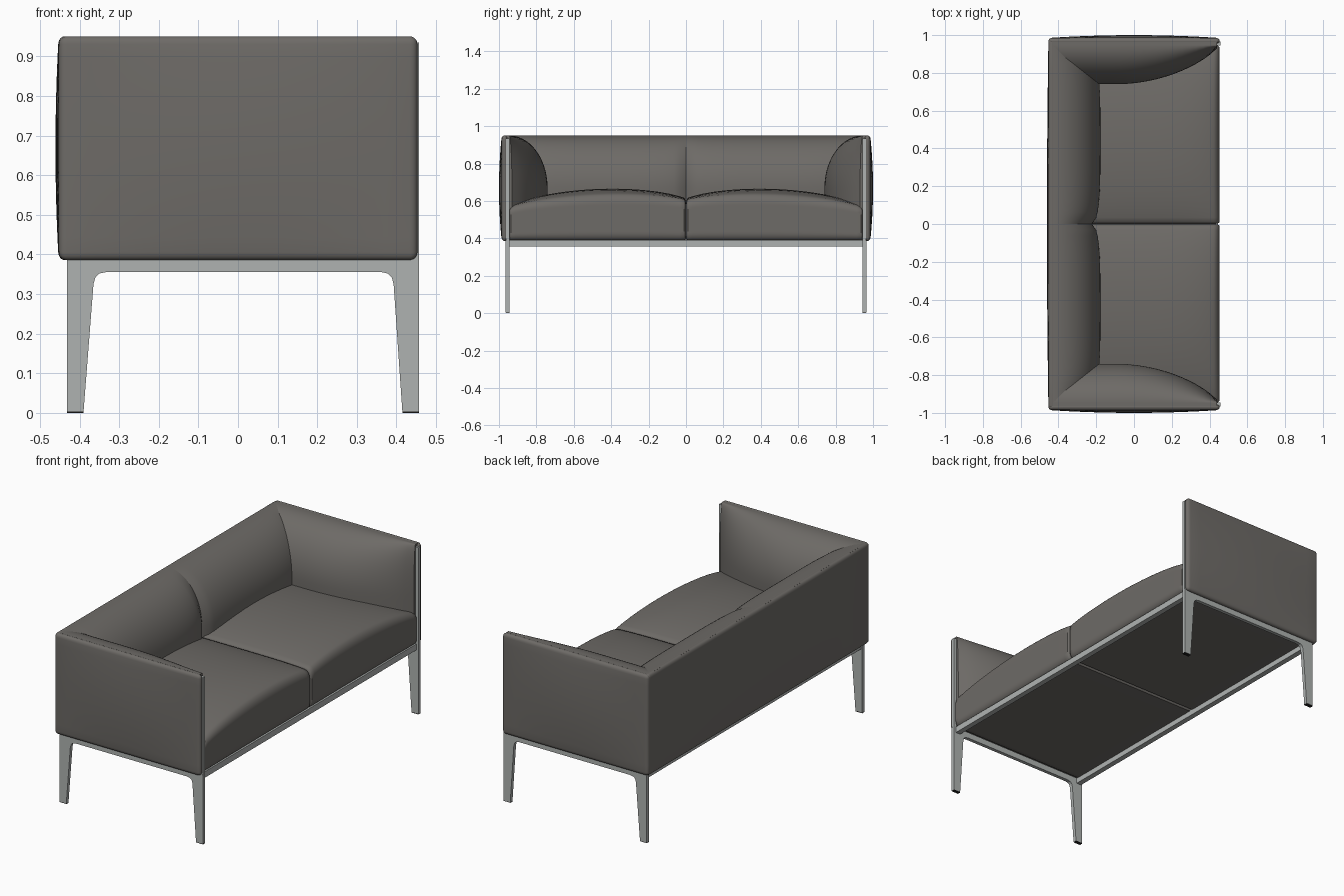
import bpy, bmesh, math
from mathutils import Vector

if "Cube" in bpy.data.objects:
    bpy.data.objects.remove(bpy.data.objects["Cube"], do_unlink=True)


def material(name, rgb, metallic=0.0):
    m = bpy.data.materials.new(name)
    m.use_nodes = True
    col = (*rgb, 1.0)
    m.diffuse_color = col
    bsdf = m.node_tree.nodes["Principled BSDF"]
    bsdf.inputs["Base Color"].default_value = col
    bsdf.inputs["Roughness"].default_value = 0.7
    return m


FABRIC = material("warm grey fabric", (0.155, 0.146, 0.135))
METAL = material("satin metal", (0.43, 0.45, 0.44))
RUBBER = material("black rubber", (0.015, 0.015, 0.015))


def finish(name, bm, mat, angle=40):
    bmesh.ops.recalc_face_normals(bm, faces=bm.faces)
    me = bpy.data.meshes.new(name)
    bm.to_mesh(me)
    bm.free()
    me.materials.append(mat)
    ob = bpy.data.objects.new(name, me)
    bpy.context.collection.objects.link(ob)
    bpy.ops.object.select_all(action='DESELECT')
    ob.select_set(True)
    bpy.context.view_layer.objects.active = ob
    bpy.ops.object.shade_smooth_by_angle(angle=math.radians(angle))
    return ob


def shaped_block(name, mat, shape, cuts=19):
    """Finely divided cube whose -1..1 coordinates are mapped by shape."""
    bm = bmesh.new()
    bmesh.ops.create_cube(bm, size=2)
    bmesh.ops.subdivide_edges(bm, edges=bm.edges[:], cuts=cuts, use_grid_fill=True)
    for v in bm.verts:
        v.co = shape(v.co.copy())
    return finish(name, bm, mat)


def rounded(t, low, high, radius):
    """Point on a soft-edged box; the outer part of each axis forms the round."""
    flat = 0.7
    core = [max(-flat, min(flat, c)) for c in t]
    turn = Vector([(c - k) / (1 - flat) for c, k in zip(t, core)]).normalized()
    out = []
    for i in range(3):
        mid, half = (low[i] + high[i]) / 2, (high[i] - low[i]) / 2
        out.append(mid + core[i] / flat * (half - radius[i]) + turn[i] * radius[i])
    return Vector(out)


def box(name, mat, low, high):
    bm = bmesh.new()
    bmesh.ops.create_cube(bm, size=1)
    for v in bm.verts:
        v.co = [(a + b) / 2 + c * (b - a) for a, b, c in zip(low, high, v.co)]
    return finish(name, bm, mat, 20)


def dome(u, power=2):
    return max(0.0, 1 - abs(u) ** power)


def swell(z):
    """Cushion fullness: full at seat height, closing to nothing at the top."""
    return math.sqrt(dome((z - 0.67) / 0.28)) if z > 0.67 else 1 - 0.5 * (0.67 - z) ** 2


def pillow_height(c):
    return 0.40 + 0.55 * math.sin(math.pi / 4 * (c + 1))


# Profile of the side frame: two tapered legs joined by a slim rail
FRAME = [(0.457, 0.39), (0.457, 0.004), (0.415, 0.004), (0.393, 0.325), (0.388, 0.343),
         (0.378, 0.352), (0.36, 0.356), (-0.33, 0.356), (-0.35, 0.352), (-0.36, 0.343),
         (-0.365, 0.325), (-0.39, 0.004), (-0.432, 0.004), (-0.432, 0.39)]

for side, label in ((1, "back_end"), (-1, "front_end")):

    # Upholstered outer panel of the arm
    def arm_panel(t):
        p = rounded(t, (-0.452, 0.955, 0.386), (0.453, 0.985, 0.951), (0.02, 0.015, 0.02))
        if t.y > 0:
            p.y += 0.015 * t.y * dome(p.x / 0.453) * dome((p.z - 0.668) / 0.283)
        p.y *= side
        return p
    shaped_block("arm_panel_" + label, FABRIC, arm_panel)

    # Inner arm pillow, tapering towards the open front
    def arm_pillow(t):
        x, z = -0.44 + 0.44 * (t.x + 1), pillow_height(t.z)
        thick = 0.012 + 0.205 * swell(z) * dome(max(0, x + 0.1) / 0.55) ** 0.8
        return Vector((x, side * (0.965 - (1 - t.y) / 2 * (thick + 0.008)), z))
    shaped_block("arm_pillow_" + label, FABRIC, arm_pillow, 23)

    # Back pillow, pinched at the centre seam
    def back_pillow(t):
        y, z = 0.475 * (t.y + 1), pillow_height(t.z)
        full = math.sqrt(dome((y - 0.44) / 0.44, 4)) if y < 0.88 else 0
        thick = 0.015 + (0.205 + 0.045 * full) * swell(z)
        return Vector((-0.443 + (t.x + 1) / 2 * thick, side * y, z))
    shaped_block("back_pillow_" + label, FABRIC, back_pillow, 29)

    # Crowned seat cushion
    def seat(t):
        p = rounded(t, (-0.43, 0, 0.387), (0.453, 0.947, 0.575), (0.035, 0.012, 0.035))
        crown = dome((p.y - 0.46) / 0.49) ** 0.7 * dome(p.x / 0.56, 4)
        lift = 0.085 * crown + 0.02 * (1 - p.y / 0.6)
        p.z += lift * max(0, (p.z - 0.387) / 0.188)
        p.y *= side
        return p
    shaped_block("seat_cushion_" + label, FABRIC, seat, 23)

    # Side frame with both legs
    bm = bmesh.new()
    face = bm.faces.new([bm.verts.new((x, side * 0.945, z)) for x, z in FRAME])
    new = bmesh.ops.extrude_face_region(bm, geom=[face])["geom"]
    for v in new:
        if isinstance(v, bmesh.types.BMVert):
            v.co.y = side * 0.965
    finish("leg_frame_" + label, bm, METAL, 30)

    # Slim upright along the front edge of the arm
    y0, y1 = sorted((side * 0.945, side * 0.963))
    box("arm_post_" + label, METAL, (0.44, y0, 0.38), (0.457, y1, 0.935))

    # Foot pads
    for name, x0, x1 in (("front", 0.415, 0.457), ("rear", -0.432, -0.39)):
        box(name + "_foot_pad_" + label, RUBBER, (x0, y0, 0), (x1, y1, 0.004))


# Upholstered outer back
def back_panel(t):
    p = rounded(t, (-0.453, -0.98, 0.386), (-0.42, 0.98, 0.951), (0.015, 0.02, 0.02))
    if t.x < 0:
        p.x += 0.008 * t.x * dome(p.y / 0.98) * dome((p.z - 0.668) / 0.283)
    return p


shaped_block("back_panel", FABRIC, back_panel)

# Long rails under the seat
box("front_rail", METAL, (0.415, -0.95, 0.358), (0.445, 0.95, 0.392))
box("rear_rail", METAL, (-0.425, -0.95, 0.358), (-0.395, 0.95, 0.392))
